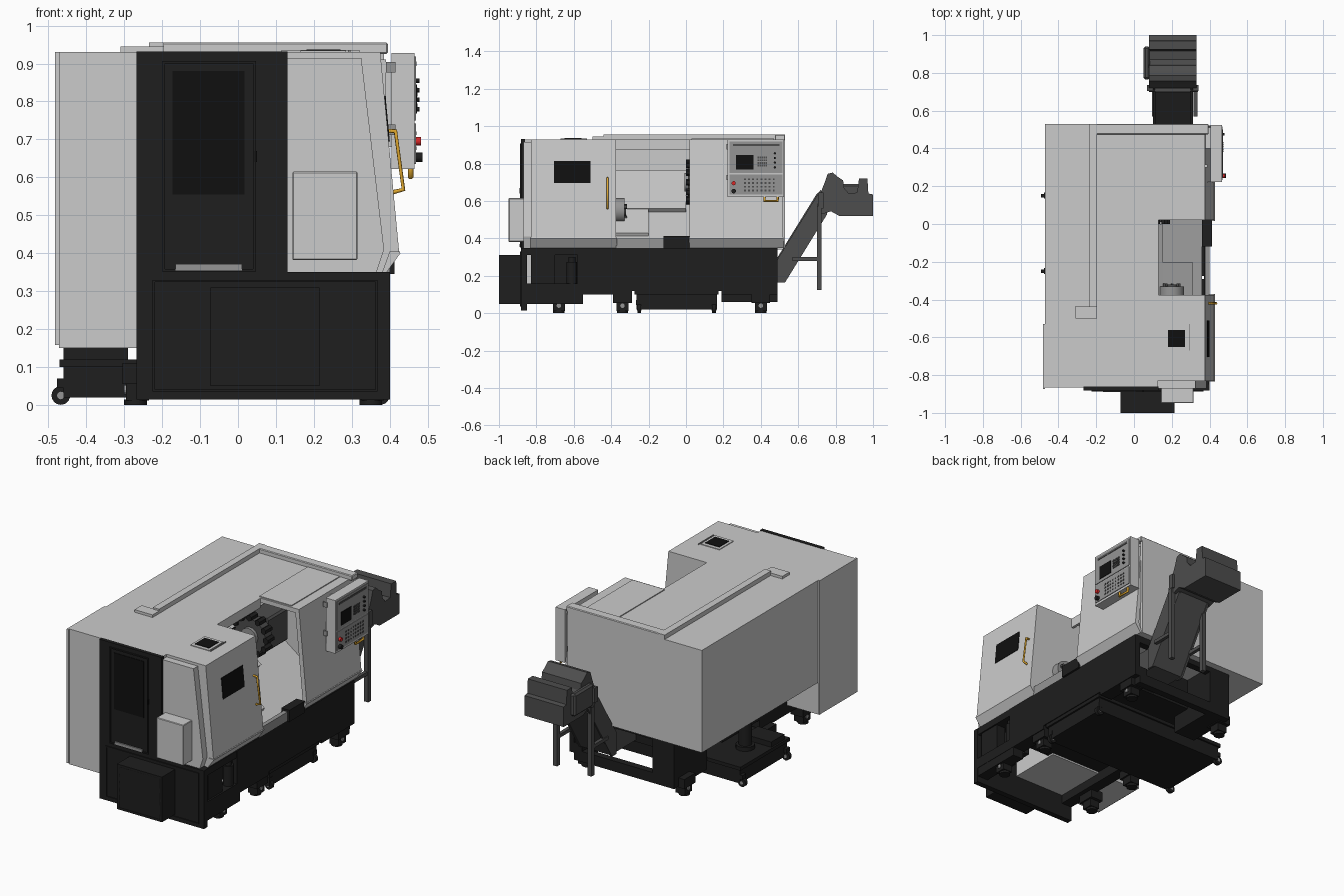
import bpy, bmesh, math
from mathutils import Vector, Matrix

if "Cube" in bpy.data.objects:
    bpy.data.objects.remove(bpy.data.objects["Cube"])


def mat(name, r, g, b):
    m = bpy.data.materials.new(name)
    m.diffuse_color = (r, g, b, 1)
    m.use_nodes = True
    m.node_tree.nodes["Principled BSDF"].inputs["Base Color"].default_value = m.diffuse_color
    return m


LIGHT = mat("light_grey", .68, .68, .68)
BLACK = mat("black_paint", .013, .013, .013)
GLASS = mat("dark_glass", .005, .005, .005)
DARK = mat("dark_grey", .075, .075, .075)
MID = mat("mid_grey", .3, .3, .3)
ORANGE = mat("orange", .8, .42, .03)
RED = mat("red", .7, .02, .02)


def finish(name, bm, m):
    bmesh.ops.recalc_face_normals(bm, faces=bm.faces)
    me = bpy.data.meshes.new(name)
    bm.to_mesh(me)
    bm.free()
    ob = bpy.data.objects.new(name, me)
    bpy.context.collection.objects.link(ob)
    me.materials.append(m)
    return ob


def prism(name, pts, axis, a, b, m=LIGHT):
    """Extrude a profile: axis 'y' takes (x,z) points, axis 'x' takes (y,z)."""
    bm = bmesh.new()
    place = (lambda p: (p[0], a, p[1])) if axis == 'y' else (lambda p: (a, p[0], p[1]))
    f = bm.faces.new([bm.verts.new(place(p)) for p in pts])
    r = bmesh.ops.extrude_face_region(bm, geom=[f])
    d = Vector((0, b - a, 0)) if axis == 'y' else Vector((b - a, 0, 0))
    bmesh.ops.translate(bm, vec=d, verts=[v for v in r['geom'] if isinstance(v, bmesh.types.BMVert)])
    return finish(name, bm, m)


def box(name, x0, x1, y0, y1, z0, z1, m=LIGHT, bevel=0):
    ob = prism(name, [(x0, z0), (x1, z0), (x1, z1), (x0, z1)], 'y', y0, y1, m)
    if bevel:
        mod = ob.modifiers.new("bevel", 'BEVEL')
        mod.width, mod.segments = bevel, 1
    return ob


def cyl(name, c, r, depth, axis='z', m=BLACK, n=24):
    bm = bmesh.new()
    bmesh.ops.create_cone(bm, cap_ends=True, segments=n, radius1=r, radius2=r, depth=depth)
    rot = {'z': Matrix(), 'x': Matrix.Rotation(math.pi / 2, 4, 'Y'), 'y': Matrix.Rotation(math.pi / 2, 4, 'X')}[axis]
    bm.transform(Matrix.Translation(c) @ rot)
    for f in bm.faces:
        f.smooth = n > 12 and len(f.verts) == 4
    for e in bm.edges:
        e.smooth = all(len(f.verts) == 4 for f in e.link_faces)
    return finish(name, bm, m)


def tube(name, pts, r, m):
    cu = bpy.data.curves.new(name, 'CURVE')
    cu.dimensions, cu.bevel_depth, cu.bevel_resolution, cu.use_fill_caps = '3D', r, 2, True
    sp = cu.splines.new('POLY')
    sp.points.add(len(pts) - 1)
    for q, p in zip(sp.points, pts):
        q.co = (*p, 1)
    cu.materials.append(m)
    bpy.context.collection.objects.link(bpy.data.objects.new(name, cu))


def frame(name, x0, x1, z0, z1, y0, y1, w, m):
    """Rectangular rim facing the front."""
    box(name + "_left", x0, x0 + w, y0, y1, z0, z1, m)
    box(name + "_right", x1 - w, x1, y0, y1, z0, z1, m)
    box(name + "_top", x0 + w, x1 - w, y0, y1, z1 - w, z1, m)
    box(name + "_bottom", x0 + w, x1 - w, y0, y1, z0, z0 + w, m)


def fx(z):
    """x of the leaning operator-side face at height z."""
    return .375 + (.93 - z) * .0943


def lean(name, y0, y1, z0, z1, m, out=.003):
    prism(name, [(fx(z0) - .006, z0), (fx(z0) + out, z0), (fx(z1) + out, z1), (fx(z1) - .006, z1)], 'y', y0, y1, m)


# Rear cabinet: profile along y, hollow behind the work opening
prism("rear_cabinet", [(-.865, .15), (-.54, .15), (-.54, .34), (.53, .34), (.53, .93), (-.865, .93)], 'x', -.472, -.14)
prism("cabinet_front_part", [(-.865, .15), (-.54, .15), (-.54, .34), (-.375, .34), (-.375, .93), (-.865, .93)],
      'x', -.14, .125)
box("cabinet_rear_part", -.14, .125, .3, .53, .34, .93)
box("cabinet_roof", -.14, .125, -.375, .3, .905, .93)
box("roof_lip", .115, .13, -.375, .02, .875, .93)
box("cabinet_side_panel", -.482, -.47, -.873, -.53, .158, .93)
box("cabinet_end_wall", .12, .385, .515, .53, .35, .93)

# Roof cable duct
box("duct_long", -.235, -.195, -.44, .53, .925, .955)
box("duct_end", -.31, -.195, -.5, -.435, .925, .945)
box("duct_cross", -.2, .395, .475, .53, .925, .955, bevel=.004)

# Leaning covers either side of the work opening; the tailstock one is a shell
COVER = [(.11, .35), (.388, .35), (.425, .4), (.375, .93), (.11, .93)]
prism("headstock_cover", COVER, 'y', -.83, -.375)
prism("headstock_cover_step", [(.12, .35), (.365, .35), (.385, .41), (.325, .915), (.12, .915)], 'y', -.87, -.83)
prism("tailstock_cover", COVER[:1] + COVER[1:] + [(.11, .905), (.352, .905), (.4, .4), (.375, .365), (.11, .365)],
      'y', .02, .518)
box("tailstock_inner_wall", .1, .39, .3, .315, .35, .91)
box("tailstock_top_plate", .115, .32, .03, .47, .925, .935)
for y0, y1 in ((-.835, -.37), (.015, .522)):
    prism("cover_lower_trim", [(.38, .35), (.392, .35), (.428, .4), (.426, .405), (.4, .405)], 'y', y0, y1)
lean("side_window", -.705, -.51, .695, .815, GLASS)
box("top_window_frame", .165, .285, -.67, -.54, .93, .934)
box("top_window", .18, .27, -.65, -.56, .932, .937, GLASS)
box("top_slot", .29, .296, -.67, -.53, .93, .935, MID)
tube("door_handle", [(.388, -.42, .722), (.415, -.42, .722), (.436, -.42, .568), (.405, -.42, .56)], .006, ORANGE)

# Work area: slanted bed, way covers and sill
prism("slant_bed", [(-.14, .34), (.36, .34), (.36, .37), (.13, .54), (-.14, .74)], 'y', -.375, .3)
prism("way_cover", [(-.14, .74), (.13, .54), (.15, .56), (-.1, .765), (-.14, .765)], 'y', -.375, .0)
prism("lower_way_cover", [(.12, .54), (.3, .41), (.31, .43), (.14, .565)], 'y', -.375, -.2)
box("work_sill", .375, .4, -.375, .02, .35, .4, MID)
box("sill_block", .36, .412, -.12, .02, .345, .412, BLACK)
cyl("chuck", (.2, -.355, .55), .065, .05, 'y', MID, 32)
cyl("chuck_nose", (.2, -.33, .55), .03, .02, 'y', DARK)
for k in range(3):
    a = k * 2.094 + .5
    cyl("chuck_jaw", (.2 + .04 * math.cos(a), -.33, .55 + .04 * math.sin(a)), .013, .03, 'y', DARK, 6)

# Tool turret, set back under the roof
cyl("turret_disc", (.07, .04, .7), .1, .06, 'y', DARK, 12)
cyl("turret_hub", (.07, .003, .7), .05, .02, 'y', MID)
box("turret_body", .0, .14, .07, .26, .6, .79, DARK, .01)
for k in range(12):
    a = k * math.pi / 6
    cyl("tool_holder", (.07 + .105 * math.cos(a), .03, .7 + .105 * math.sin(a)), .018, .06, 'y', BLACK, 6)

# Black front door panel
box("front_panel", -.267, .13, -.882, -.86, .35, .932, BLACK)
frame("front_door_rim", -.2, .047, .352, .907, -.888, -.88, .007, BLACK)
box("front_window", -.172, .017, -.885, -.88, .555, .88, GLASS)
box("front_door_sill", -.165, .01, -.889, -.88, .355, .371, MID)
box("front_door_latch", .044, .05, -.89, -.88, .64, .67, GLASS)
box("junction_box", .143, .315, -.948, -.865, .382, .615, bevel=.003)

# Base: walls, casting core and beams
box("base_front", -.267, .4, -.882, -.85, .015, .35, BLACK)
frame("base_front_rim", -.225, .368, .035, .33, -.887, -.88, .006, BLACK)
box("front_motor_box", -.072, .215, -1, -.88, .05, .31, BLACK)
frame("motor_box_rim", -.06, .205, .06, .3, -1, -.995, .006, GLASS)
box("base_right_wall", .37, .4, -.58, .49, .12, .35, BLACK)
box("base_right_top", .3, .398, -.86, -.57, .31, .35, BLACK)
box("base_right_bottom", .33, .398, -.86, -.55, .05, .11, BLACK)
box("base_right_back", .27, .3, -.82, -.57, .11, .31, BLACK)
box("base_fuse_box", .33, .39, -.83, -.7, .16, .31, BLACK)
cyl("base_filter", (.365, -.61, .21), .028, .13)
cyl("base_filter_cap", (.365, -.61, .285), .018, .03)
box("base_core", -.2, .34, -.58, .3, .16, .352, BLACK)
for x0, x1 in ((-.267, -.2), (.32, .4)):
    box("base_beam_front", x0, x1, -.85, -.29, .1, .16, BLACK)
    box("base_beam_rear", x0, x1, .19, .49, .1, .16, BLACK)
box("base_left_wall", -.267, -.235, -.86, .05, .16, .35, BLACK)
box("base_left_rear_block", -.267, -.13, .19, .49, .06, .35, BLACK)
box("base_end_beam", -.13, .37, .45, .49, .06, .12, BLACK)
box("base_end_top", -.13, .37, .45, .49, .31, .35, BLACK)
for y in (-.68, -.34, .4):
    for x in (-.27, .35):
        cyl("foot_pad", (x, y, .007), .03, .014)
        box("foot_block", x - .025, x + .035, y - .032, y + .032, .012, .06, BLACK)
        box("foot_bracket", x - .035, x + .045, y - .05, y + .05, .055, .11, BLACK)
        cyl("foot_screw", (x + (.037 if x > 0 else -.027), y, .04), .012, .006, 'x', MID, 12)

# Coolant tank on casters, with pump
box("coolant_tank", -.46, .385, -.265, .165, .02, .11, BLACK)
box("tank_rim", -.47, .395, -.275, .175, .1, .12, BLACK)
box("tank_filter_box", -.46, -.29, -.24, -.12, .115, .15, BLACK)
cyl("pump_flange", (-.35, -.04, .13), .05, .025)
cyl("pump_body", (-.35, -.04, .2), .035, .14)
cyl("pump_cap", (-.35, -.04, .28), .028, .03, m=DARK)
for y in (-.25, .15):
    for x in (-.467, .375):
        cyl("caster_wheel", (x, y, .025), .0245, .02, 'y')
        cyl("caster_hub", (x, y, .025), .01, .026, 'y', MID, 12)
        box("caster_fork", x - .01, x + .012, y - .016, y + .016, .045, .07, BLACK)

# Control panel
box("control_box", .405, .465, .222, .525, .622, .928)
box("control_arm", .36, .408, .4, .51, .68, .9)
box("screen_plate", .463, .469, .232, .515, .75, .918, MID)
box("key_plate", .463, .469, .232, .515, .635, .742, MID)
box("screen", .467, .472, .268, .362, .768, .845, GLASS)
box("panel_label_strip", .467, .471, .25, .5, .893, .905, DARK)
for r in range(4):
    for c in range(5):
        box("key", .467, .473, .382 + c * .011, .39 + c * .011, .785 + r * .014, .795 + r * .014, DARK)
for r in range(4):
    for c in range(8):
        box("button", .467, .471, .31 + c * .022, .32 + c * .022, .652 + r * .02, .661 + r * .02, DARK)
for i in range(4):
    cyl("side_button", (.472, .475, .78 + i * .025), .006, .014, 'x', BLACK, 12)
cyl("emergency_stop", (.474, .255, .695), .011, .018, 'x', RED)
cyl("feed_knob", (.475, .255, .653), .012, .022, 'x', BLACK)
tube("panel_handle", [(.455, .42, .625), (.455, .42, .6), (.455, .49, .6), (.455, .49, .625)], .007, ORANGE)
for z in (.725, .89):
    box("panel_hinge_leaf", .39, .415, .216, .224, z - .014, z + .014, MID)

# Chip conveyor: inclined chute, discharge head, legs
prism("conveyor_chute", [(.2, .17), (.53, .17), (.755, .54), (.755, .66), (.7, .64), (.49, .3), (.2, .3)],
      'x', .11, .3, DARK)
for x in (.1, .3):
    prism("chute_side_rail", [(.49, .165), (.53, .165), (.755, .53), (.72, .66), (.49, .29)], 'x', x, x + .012, DARK)
prism("conveyor_head", [(.7, .56), (.73, .53), (.775, .545), (.82, .52), (1, .52), (1, .635), (.975, .64), (.97, .72),
                        (.925, .72), (.915, .645), (.87, .64), (.845, .67), (.84, .71), (.81, .73), (.785, .752),
                        (.757, .745), (.742, .7), (.71, .62)], 'x', .08, .33, DARK)
box("head_flange", .068, .342, .705, .735, .56, .645, DARK)
box("head_motor", .05, .085, .765, .94, .56, .69, DARK, .01)
for x in (.095, .315):
    box("conveyor_leg", x, x + .025, .7, .725, .125, .57, DARK)
    box("conveyor_brace", x, x + .02, .57, .71, .28, .3, DARK)
